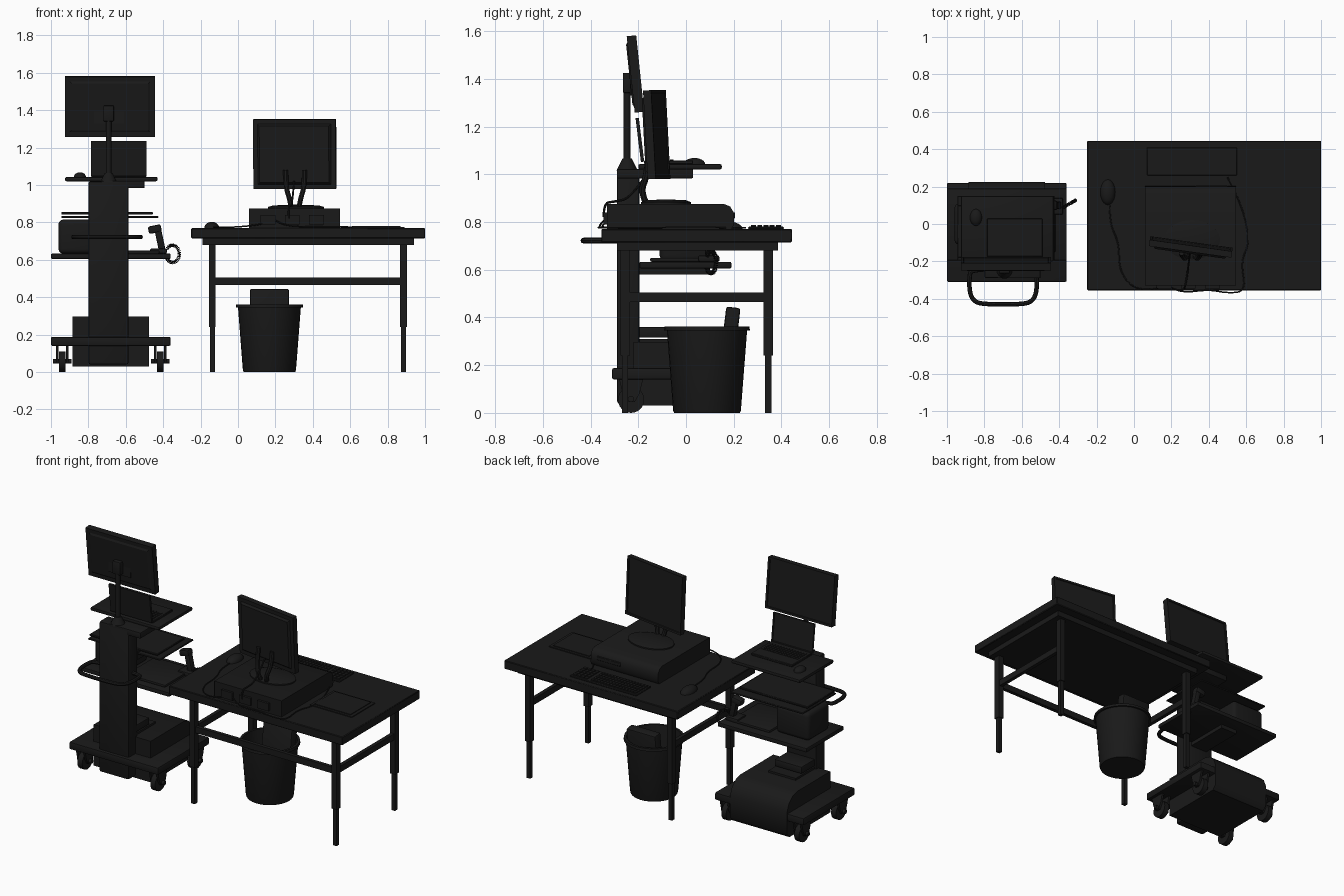
import bpy, bmesh, math
from mathutils import Matrix, Vector

if "Cube" in bpy.data.objects:
    bpy.data.objects.remove(bpy.data.objects["Cube"])

black = bpy.data.materials.new("black")
black.diffuse_color = (0.01, 0.01, 0.01, 1)
black.use_nodes = True
black.node_tree.nodes["Principled BSDF"].inputs["Base Color"].default_value = black.diffuse_color


def add(name, bm, M=Matrix(), smooth=False):
    me = bpy.data.meshes.new(name)
    bmesh.ops.recalc_face_normals(bm, faces=bm.faces)
    bm.transform(M)
    bm.to_mesh(me)
    bm.free()
    ob = bpy.data.objects.new(name, me)
    me.materials.append(black)
    bpy.context.collection.objects.link(ob)
    if smooth:
        bpy.ops.object.select_all(action='DESELECT')
        ob.select_set(True)
        bpy.context.view_layer.objects.active = ob
        bpy.ops.object.shade_smooth_by_angle(angle=math.radians(40))
    return ob


def cube_into(bm, x, y, z):
    M = Matrix.Translation(((x[0]+x[1])/2, (y[0]+y[1])/2, (z[0]+z[1])/2)) @ \
        Matrix.Diagonal((x[1]-x[0], y[1]-y[0], z[1]-z[0], 1))
    return bmesh.ops.create_cube(bm, size=1, matrix=M)['verts']


def box(name, x, y, z, bevel=0, seg=2, M=Matrix()):
    bm = bmesh.new()
    cube_into(bm, x, y, z)
    if bevel:
        bmesh.ops.bevel(bm, geom=bm.edges[:], offset=bevel, segments=seg, profile=0.5, affect='EDGES')
    return add(name, bm, M, bevel > 0)


def cyl(name, c, r1, r2, depth, axis='Z', n=24):
    R = {'Z': Matrix(), 'X': Matrix.Rotation(math.pi/2, 4, 'Y')}[axis]
    bm = bmesh.new()
    bmesh.ops.create_cone(bm, cap_ends=True, segments=n, radius1=r1, radius2=r2, depth=depth)
    return add(name, bm, Matrix.Translation(c) @ R, True)


def lathe(name, profile, c, n=32):
    bm = bmesh.new()
    vs = [bm.verts.new((r, 0, z)) for r, z in profile]
    es = [bm.edges.new(p) for p in zip(vs, vs[1:])]
    bmesh.ops.spin(bm, geom=vs+es, cent=(0, 0, 0), axis=(0, 0, 1), angle=2*math.pi, steps=n)
    bmesh.ops.remove_doubles(bm, verts=bm.verts[:], dist=1e-4)
    return add(name, bm, Matrix.Translation(c), True)


def tube(name, pts, r, smooth=True, res=6):
    cu = bpy.data.curves.new(name, 'CURVE')
    cu.dimensions, cu.bevel_depth, cu.bevel_resolution, cu.use_fill_caps = '3D', r, 2, True
    sp = cu.splines.new('NURBS' if smooth else 'POLY')
    sp.points.add(len(pts)-1)
    for p, co in zip(sp.points, pts):
        p.co = (*co, 1)
    if smooth:
        sp.order_u, sp.use_endpoint_u, sp.resolution_u = 3, True, res
    tmp = bpy.data.objects.new(name, cu)
    bpy.context.collection.objects.link(tmp)
    me = bpy.data.meshes.new_from_object(tmp.evaluated_get(bpy.context.evaluated_depsgraph_get()))
    bpy.data.objects.remove(tmp)
    bm = bmesh.new()
    bm.from_mesh(me)
    return add(name, bm, smooth=True)


def extrude_x(name, prof, x0, x1):
    bm = bmesh.new()
    f = bm.faces.new([bm.verts.new((x0, y, z)) for y, z in prof])
    g = bmesh.ops.extrude_face_region(bm, geom=[f])['geom']
    bmesh.ops.translate(bm, vec=(x1-x0, 0, 0), verts=[v for v in g if isinstance(v, bmesh.types.BMVert)])
    return add(name, bm, smooth=True)


def screen(name, w, h, t, loc, tilt, yaw=0, bulge=0.012, rim=0.018):
    # flat panel facing +y with recessed display and raised back
    bm = bmesh.new()
    cube_into(bm, (-w/2, w/2), (-t/2, t/2), (0, h))
    bm.faces.ensure_lookup_table()
    front = max(bm.faces, key=lambda f: f.calc_center_median().y)
    back = min(bm.faces, key=lambda f: f.calc_center_median().y)
    bmesh.ops.inset_region(bm, faces=[front], thickness=rim, depth=0)
    bmesh.ops.inset_region(bm, faces=[front], thickness=0.003, depth=-0.005)
    if bulge:
        bmesh.ops.inset_region(bm, faces=[back], thickness=0.035, depth=0)
        bmesh.ops.inset_region(bm, faces=[back], thickness=0.015, depth=bulge)
    M = Matrix.Translation(loc) @ Matrix.Rotation(math.radians(yaw), 4, 'Z') @ Matrix.Rotation(math.radians(tilt), 4, 'X')
    return add(name, bm, M)


def keys(name, x, y, z, cols, rows):
    bm = bmesh.new()
    dx, dy = (x[1]-x[0])/cols, (y[1]-y[0])/rows
    for i in range(cols):
        for j in range(rows):
            a, b = x[0]+i*dx, y[0]+j*dy
            cube_into(bm, (a+dx*.1, a+dx*.9), (b+dy*.1, b+dy*.9), z)
    return add(name, bm)


def mouse(name, c, sx, sy, sz):
    bm = bmesh.new()
    bmesh.ops.create_uvsphere(bm, u_segments=20, v_segments=12, radius=1)
    bmesh.ops.bisect_plane(bm, geom=bm.verts[:]+bm.edges[:]+bm.faces[:], plane_co=(0, 0, 0),
                           plane_no=(0, 0, -1), clear_outer=True)
    bmesh.ops.holes_fill(bm, edges=[e for e in bm.edges if e.is_boundary])
    return add(name, bm, Matrix.Translation(c) @ Matrix.Diagonal((sx, sy, sz, 1)), True)


# --- desk ---
box("desk_top", (-.25, 1), (-.355, .445), (.715, .77), .004, 1)
box("desk_apron", (-.19, .94), (-.29, .385), (.68, .716))
for x in (-.137, .885):
    for y in (-.255, .345):
        box("desk_leg_upper", (x-.018, x+.018), (y-.02, y+.02), (.24, .69))
        box("desk_leg_lower", (x-.013, x+.013), (y-.013, y+.013), (0, .25))
    box("desk_side_rail", (x-.012, x+.012), (-.255, .345), (.465, .505))
box("desk_long_rail", (-.137, .885), (-.267, -.243), (.465, .505))

# --- desktop computer ---
extrude_x("computer_case", [(-.33, .77), (.19, .77), (.202, .79), (.2, .84), (.185, .865), (.16, .875), (-.33, .875)], .06, .545)
box("drive_bay", (.33, .5), (.19, .206), (.815, .84), .003, 1)
for i in range(3):
    box("rear_port", (.12+i*.13, .2+i*.13), (-.345, -.325), (.79, .84))
lathe("monitor_base", [(0, 0), (.15, 0), (.15, .008), (.12, .016), (0, .02)], (.31, -.12, .875)).scale.y = .7
for s in (-1, 1):
    tube("monitor_stand_arm", [(.305+s*.022, -.17, .885), (.305+s*.03, -.19, .93), (.305+s*.05, -.165, .99), (.305+s*.05, -.155, 1.08)], .014)
screen("desk_monitor", .445, .372, .034, (.305, -.113, .98), 3, -8)
box("desk_keyboard", (.07, .55), (.26, .41), (.77, .78), .003, 1)
keys("keyboard_keys_main", (.08, .41), (.27, .4), (.778, .787), 15, 5)
keys("keyboard_keys_number", (.43, .54), (.27, .4), (.778, .787), 4, 5)
mouse("desk_mouse", (-.14, .17, .77), .04, .068, .033)
tube("mouse_cable", [(-.13, .1, .775), (-.13, 0, .775), (-.08, -.1, .775), (-.08, -.25, .775), (0, -.35, .775), (.13, -.35, .79), (.15, -.33, .8)], .004)
tube("rear_cable", [(.2, -.34, .81), (.25, -.37, .78), (.4, -.35, .776), (.5, -.37, .776), (.6, -.36, .776), (.57, -.2, .775), (.62, -.1, .775), (.58, .1, .775), (.5, .25, .776)], .004)
tube("monitor_cable", [(.3, -.15, 1.02), (.29, -.23, .9), (.28, -.3, .885), (.27, -.345, .88), (.27, -.345, .82)], .005)
box("clipboard", (.59, .89), (-.1, .14), (.77, .776))
box("paper_stack", (.61, .87), (-.085, .125), (.776, .781))

# --- waste bin with rolled paper ---
lathe("waste_bin", [(0, 0), (.138, 0), (.142, .01), (.168, .345), (.18, .345), (.178, .362), (.163, .362), (.136, .02), (0, .015)], (.168, .088, 0))
box("bin_rubbish", (-.105, .105), (-.03, .03), (0, .4), .01, 2,
    Matrix.Translation((.168, .15, .045)) @ Matrix.Rotation(math.radians(-7), 4, 'X'))

# --- trolley base and casters ---
box("trolley_base", (-1, -.36), (-.31, .22), (.14, .188), .008)
extrude_x("power_unit", [(-.22, .03), (.2, .03), (.225, .06), (.225, .2), (.205, .25), (.165, .285), (.12, .297), (-.22, .297)], -.885, -.475)
for x in (-.94, -.415):
    for y in (-.23, .15):
        cyl("caster_wheel", (x, y, .055), .055, .055, .035, 'X')
        cyl("caster_axle", (x, y, .058), .013, .013, .1, 'X', 12)
        for s in (-1, 1):
            cx = x+s*.027
            extrude_x("caster_fork", [(y-.05, .142), (y-.035, .08), (y-.015, .045), (y+.015, .045), (y+.035, .08), (y+.05, .142)], cx-.007, cx+.007)
box("ledge_lower", (-.79, -.595), (-.2, .0), (.29, .31))
box("ledge_upper", (-.79, -.595), (-.2, -.06), (.315, .36), .006)
box("trolley_column", (-.8, -.585), (-.29, -.195), (.04, 1.02), .012)
tube("push_handle", [(-.7, -.24, .722), (-.87, -.24, .722), (-.88, -.28, .722), (-.88, -.36, .722), (-.86, -.41, .722), (-.81, -.43, .722),
                     (-.59, -.43, .722), (-.54, -.41, .722), (-.52, -.36, .722), (-.52, -.28, .722), (-.53, -.24, .722), (-.7, -.24, .722)], .012)

# --- trolley device shelf ---
box("device_shelf", (-1, -.36), (-.195, .19), (.605, .633), .006)
box("shelf_bracket", (-.75, -.63), (-.2, .1), (.58, .607))
box("label_printer", (-.96, -.72), (-.11, .11), (.633, .815), .025, 3)
box("flat_device", (-.7, -.42), (-.15, .14), (.633, .65), .006)
box("scanner_stand", (-.47, -.38), (.05, .14), (.633, .66), .008)
S = Matrix.Translation((-.405, .1, .65)) @ Matrix.Rotation(math.radians(-12), 4, 'Y')
box("scanner_handle", (-.018, .018), (-.02, .02), (0, .13), .008, 2, S)
box("scanner_head", (-.05, .02), (-.025, .025), (.1, .14), .01, 2, S)
# coiled scanner cord hanging in a loop
path = []
N, turns = 300, 30
for i in range(N+1):
    a = math.radians(150-330*i/N)
    d = Vector((.87, .5, 0))
    radial = d*math.cos(a)+Vector((0, 0, math.sin(a)))
    c = Vector((-.35, .105, .632)) + d*.042*math.cos(a) + Vector((0, 0, .046*math.sin(a)))
    t = 2*math.pi*turns*i/N
    path.append(c + .008*(radial*math.cos(t) + Vector((-.5, .87, 0))*math.sin(t)))
tube("scanner_cord", path, .0022, False)

# --- middle trays ---
box("middle_tray", (-.945, -.425), (-.195, .15), (.824, .834), .003, 1)
box("tray_keyboard", (-.945, -.455), (-.18, .1), (.842, .855), .003, 1)
box("tray_spacer", (-.8, -.585), (-.2, -.05), (.79, .845))

# --- top shelf with laptop ---
box("top_shelf", (-.925, -.43), (-.2, .15), (1.02, 1.043), .008)
box("shelf_drawer", (-.73, -.5), (-.29, .03), (.983, 1.022), .005)
box("laptop_base", (-.785, -.49), (-.175, .03), (1.043, 1.058), .003, 1)
keys("laptop_keys", (-.77, -.505), (-.15, -.05), (1.056, 1.061), 13, 5)
screen("laptop_screen", .295, .185, .014, (-.6375, -.182, 1.052), 7, bulge=0, rim=.01)
mouse("trolley_mouse", (-.845, .035, 1.043), .032, .045, .025)

# --- pole and upper screen ---
cyl("pole_collar", (-.692, -.247, 1.04), .045, .02, .05)
cyl("screen_pole", (-.692, -.247, 1.23), .015, .015, .38)
box("pole_head", (-.72, -.664), (-.265, -.225), (1.34, 1.425), .006)
box("mount_plate", (-.77, -.61), (-.235, -.22), (1.33, 1.42))
screen("trolley_screen", .48, .322, .04, (-.685, -.195, 1.26), 6, bulge=.006)
